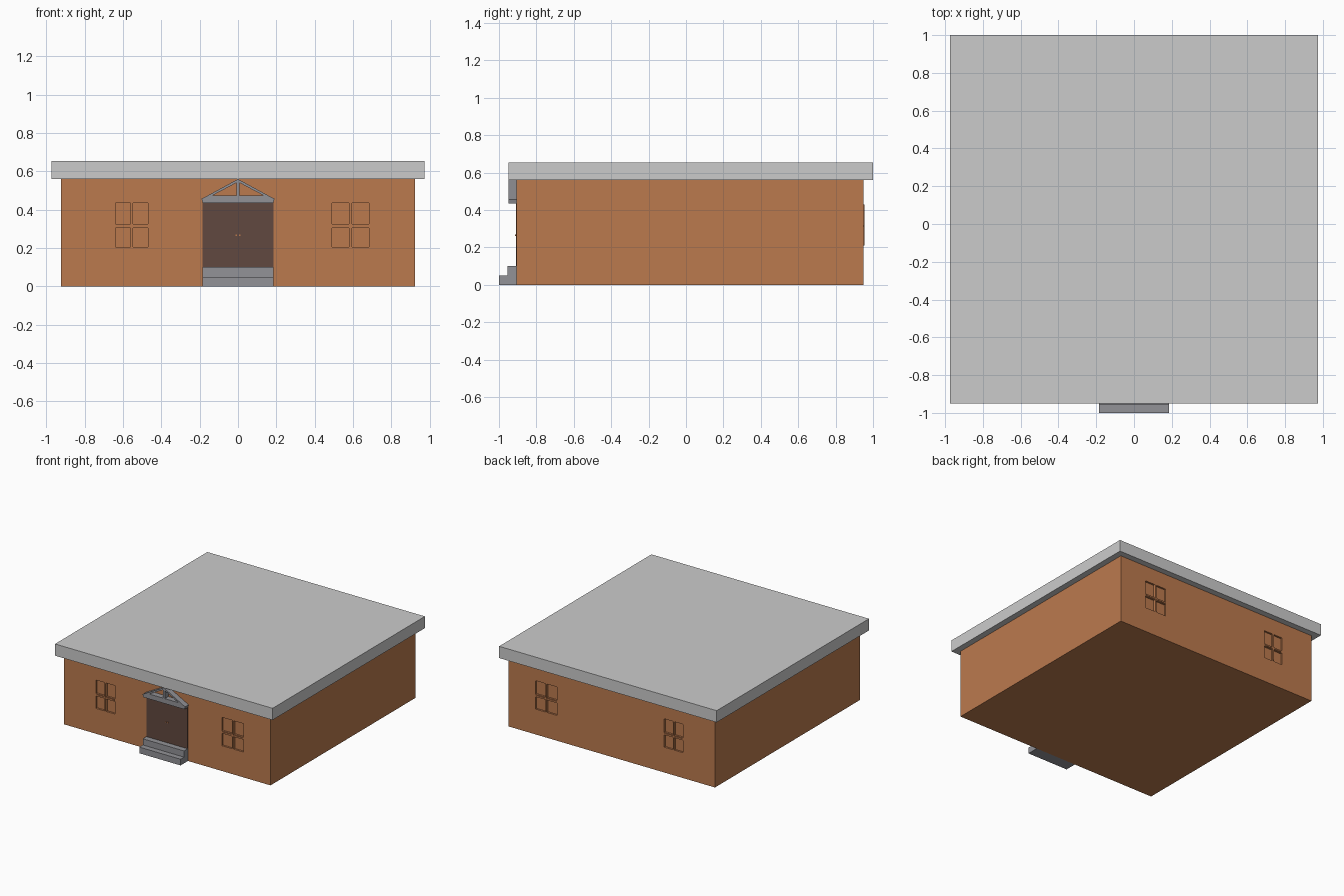
import bpy
import bmesh

if "Cube" in bpy.data.objects:
    bpy.data.objects.remove(bpy.data.objects["Cube"])


def material(name, rgb):
    m = bpy.data.materials.new(name)
    m.diffuse_color = (*rgb, 1)
    m.use_nodes = True
    m.node_tree.nodes["Principled BSDF"].inputs["Base Color"].default_value = m.diffuse_color
    return m


BRICK = material("orange_brick", (0.50, 0.195, 0.076))
ROOF = material("light_grey", (0.60, 0.60, 0.60))
STONE = material("mid_grey", (0.29, 0.29, 0.31))
DOOR = material("dark_brown", (0.12, 0.065, 0.050))

FRONT, BACK = -0.905, 0.95


def prism(name, profile, y0, y1, mat):
    """Extrude an (x, z) outline from y0 to y1."""
    bm = bmesh.new()
    face = bm.faces.new([bm.verts.new((x, y0, z)) for x, z in profile])
    ext = bmesh.ops.extrude_face_region(bm, geom=[face])
    for v in ext["geom"]:
        if isinstance(v, bmesh.types.BMVert):
            v.co.y = y1
    bmesh.ops.recalc_face_normals(bm, faces=bm.faces)
    mesh = bpy.data.meshes.new(name)
    bm.to_mesh(mesh)
    bm.free()
    mesh.materials.append(mat)
    obj = bpy.data.objects.new(name, mesh)
    bpy.context.collection.objects.link(obj)
    return obj


def box(name, x0, x1, y0, y1, z0, z1, mat):
    return prism(name, [(x0, z0), (x1, z0), (x1, z1), (x0, z1)], y0, y1, mat)


# Main block and overhanging flat roof
walls = box("walls", -0.925, 0.925, FRONT, BACK, 0, 0.56, BRICK)
box("roof", -0.975, 0.975, -0.95, 1.0, 0.56, 0.655, ROOF)

# Shallow four-pane windows recessed into front and back walls
DEPTH = 0.015
cutters = bpy.data.collections.new("window_cutters")
bpy.context.scene.collection.children.link(cutters)
for x0, x1 in ((-0.64, -0.47), (0.49, 0.685)):
    mid = (x0 + x1) / 2
    for y0, y1 in ((FRONT - 0.02, FRONT + DEPTH), (BACK - DEPTH, BACK + 0.02)):
        for xa, xb in ((x0, mid - 0.007), (mid + 0.007, x1)):
            for za, zb in ((0.205, 0.305), (0.325, 0.435)):
                c = box("pane_cutter", xa, xb, y0, y1, za, zb, BRICK)
                bpy.context.collection.objects.unlink(c)
                cutters.objects.link(c)
                c.hide_render = True
                c.hide_viewport = True
        # Slim cross bars in front of the panes
        bar0, bar1 = (FRONT - 0.004, FRONT) if y0 < 0 else (BACK, BACK + 0.004)
        box("window_mullion", mid - 0.005, mid + 0.005, bar0, bar1, 0.21, 0.43, BRICK)
        box("window_transom", x0 + 0.005, x1 - 0.005, bar0, bar1, 0.31, 0.32, BRICK)
cut = walls.modifiers.new("window_recesses", "BOOLEAN")
cut.operation = "DIFFERENCE"
cut.operand_type = "COLLECTION"
cut.collection = cutters
cut.solver = "EXACT"

# Double door with two small handles
for side, name in ((-1, "left"), (1, "right")):
    xs = sorted((0, side * 0.185))
    box(name + "_door", *xs, FRONT - 0.004, FRONT, 0.1, 0.435, DOOR)
    hs = sorted((side * 0.004, side * 0.013))
    box(name + "_handle", *hs, FRONT - 0.010, FRONT - 0.004, 0.262, 0.270, BRICK)

# Two entrance steps
box("lower_step", -0.185, 0.185, -1.0, FRONT, 0, 0.05, STONE)
box("upper_step", -0.185, 0.185, -0.955, FRONT, 0.05, 0.1, STONE)

# Open triangular porch truss
box("porch_post", -0.009, 0.009, -0.95, FRONT, 0.475, 0.555, STONE)
prism("porch_beam", [(-0.185, 0.435), (0.185, 0.435), (0.19, 0.457), (0.155, 0.475),
                     (-0.155, 0.475), (-0.19, 0.457)], -0.95, FRONT, STONE)
for side, name in ((-1, "left"), (1, "right")):
    prism(name + "_rafter", [(side * x, z) for x, z in
          ((0.19, 0.457), (0, 0.56), (0, 0.545), (0.145, 0.468))], -0.95, FRONT, STONE)
